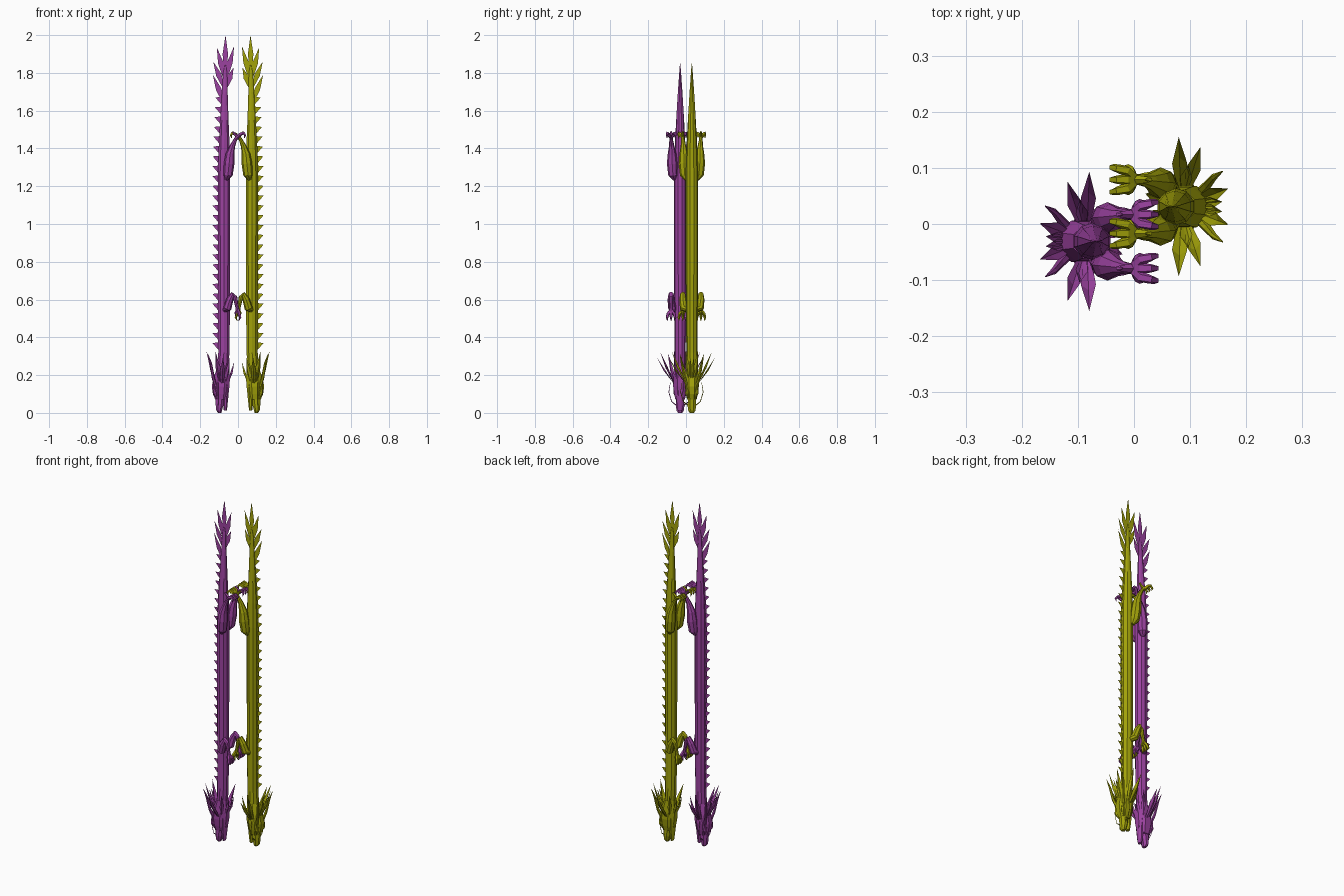
import bpy, bmesh, math
from mathutils import Vector, Matrix

YC = 0.031  # sideways offset of each dragon


def material(name, rgb):
    m = bpy.data.materials.new(name)
    m.diffuse_color = (*rgb, 1)
    return m


olive = material("olive_yellow", (0.36, 0.36, 0.003))
purple = material("purple", (0.33, 0.055, 0.35))


def finish(bm, name):
    """Make the part for the olive dragon and a half-turned copy for the purple one."""
    for prefix, mat, turn in (("olive_", olive, 0), ("purple_", purple, math.pi)):
        me = bpy.data.meshes.new(prefix + name)
        bm.to_mesh(me)
        me.transform(Matrix.Rotation(turn, 4, 'Z') @ Matrix.Translation((0, YC, 0)))
        me.materials.append(mat)
        bpy.context.collection.objects.link(bpy.data.objects.new(prefix + name, me))
    bm.free()


def skin(bm, rings):
    n = len(rings[0])
    for a, b in zip(rings, rings[1:]):
        for i in range(n):
            j = (i + 1) % n
            bm.faces.new((a[i], a[j], b[j], b[i]))
    bm.faces.new(rings[0][::-1])
    bm.faces.new(rings[-1])


def loft(bm, sections, n=10):
    """Horizontal elliptical rings: (z, centre x, radius x, radius y)."""
    rings = []
    for z, x, rx, ry in sections:
        angles = [2 * math.pi * (i + 0.5) / n for i in range(n)]
        rings.append([bm.verts.new((x + rx * math.cos(a), ry * math.sin(a), z)) for a in angles])
    skin(bm, rings)
    bmesh.ops.recalc_face_normals(bm, faces=bm.faces)


def tube(bm, points, radii, n=6):
    """Rings square to a path through the points."""
    pts = [Vector(p) for p in points]
    rings = []
    for k, p in enumerate(pts):
        t = (pts[min(k + 1, len(pts) - 1)] - pts[max(k - 1, 0)]).normalized()
        u = t.cross(Vector((0, 1, 0)))
        if u.length < 0.1:
            u = t.cross(Vector((1, 0, 0)))
        u.normalize()
        w = t.cross(u)
        angles = [2 * math.pi * i / n for i in range(n)]
        rings.append([bm.verts.new(p + radii[k] * (u * math.cos(a) + w * math.sin(a))) for a in angles])
    skin(bm, rings)
    bmesh.ops.recalc_face_normals(bm, faces=bm.faces)


def blade(bm, root, tip, side, width, fold=(0, 0, 0), wide_at=0.5):
    """Leaf-shaped blade made of two halves along a centre rib."""
    r, t, s = Vector(root), Vector(tip), Vector(side).normalized() * width / 2
    mid = r.lerp(t, wide_at)
    rv, tv, mv = bm.verts.new(r), bm.verts.new(t), bm.verts.new(mid + Vector(fold))
    for sign in (1, -1):
        e = bm.verts.new(mid + s * sign)
        b = bm.verts.new(r + s * sign * 0.45)
        bm.faces.new((rv, b, e, mv))
        bm.faces.new((mv, e, tv))


# Long body and tapering tail
bm = bmesh.new()
loft(bm, [(0.17, 0.082, 0.030, 0.032), (0.32, 0.075, 0.031, 0.029), (0.55, 0.074, 0.033, 0.032),
          (0.95, 0.074, 0.034, 0.033), (1.28, 0.074, 0.034, 0.033), (1.42, 0.073, 0.030, 0.028),
          (1.55, 0.072, 0.023, 0.021), (1.70, 0.070, 0.016, 0.012), (1.80, 0.068, 0.011, 0.005),
          (1.85, 0.067, 0.001, 0.001)])
finish(bm, "body")

# Flat spikes along the back
bm = bmesh.new()
count = 26
for i in range(count):
    z = 0.33 + i * 0.052
    edge = 0.106 if z < 1.3 else 0.106 - (z - 1.3) * 0.045
    pts = [(edge - 0.012, z - 0.008), (edge + 0.029, z + 0.040), (edge - 0.012, z + 0.044)]
    bm.faces.new([bm.verts.new((x, 0, h)) for x, h in pts])
finish(bm, "back_spikes")

# Flat tail fins
bm = bmesh.new()
fins = [(0.068, 1.80, 0.066, 2.0), (0.071, 1.77, 0.112, 1.935), (0.064, 1.77, 0.021, 1.94),
        (0.073, 1.72, 0.131, 1.86), (0.064, 1.72, 0.023, 1.83), (0.073, 1.64, 0.133, 1.79)]
for rx, rz, tx, tz in fins:
    blade(bm, (rx, 0, rz), (tx, 0, tz), (tz - rz, 0, rx - tx), 0.029)
finish(bm, "tail_fins")

# Skull, upper snout and lower jaw
bm = bmesh.new()
loft(bm, [(0.25, 0.078, 0.032, 0.032), (0.19, 0.085, 0.046, 0.038), (0.14, 0.092, 0.051, 0.040),
          (0.10, 0.092, 0.044, 0.034), (0.07, 0.090, 0.033, 0.027)], 8)
finish(bm, "skull")
bm = bmesh.new()
loft(bm, [(0.11, 0.098, 0.036, 0.028), (0.07, 0.096, 0.026, 0.023), (0.035, 0.098, 0.021, 0.024),
          (0.012, 0.100, 0.016, 0.021), (0.0, 0.097, 0.010, 0.012)], 8)
finish(bm, "upper_snout")
bm = bmesh.new()
loft(bm, [(0.15, 0.066, 0.022, 0.030), (0.09, 0.066, 0.017, 0.023), (0.04, 0.066, 0.011, 0.018),
          (0.012, 0.067, 0.009, 0.013)], 8)
finish(bm, "lower_jaw")

# Details that appear on both sides of the head
horns, whiskers, mane, brows = (bmesh.new() for _ in range(4))
for s in (1, -1):
    tube(horns, [(0.115, s * 0.022, 0.13), (0.132, s * 0.040, 0.19), (0.143, s * 0.053, 0.26),
                 (0.158, s * 0.063, 0.31)], [0.009, 0.008, 0.006, 0.001])
    tube(whiskers, [(0.105, s * 0.020, 0.04), (0.104, s * 0.045, 0.06), (0.104, s * 0.060, 0.11),
                    (0.104, s * 0.052, 0.16)], [0.003, 0.002, 0.002, 0.001], 4)
    tube(brows, [(0.112, s * 0.018, 0.075), (0.122, s * 0.026, 0.105), (0.128, s * 0.030, 0.145)],
         [0.004, 0.011, 0.002])
    # Mane blades: angle from outward, reach, tip height, width
    for deg, reach, top, width in ((21, 0.090, 0.33, 0.026), (72, 0.112, 0.325, 0.026),
                                   (92, 0.124, 0.295, 0.027), (7, 0.074, 0.29, 0.022),
                                   (80, 0.075, 0.26, 0.022), (125, 0.070, 0.30, 0.022),
                                   (160, 0.068, 0.27, 0.022)):
        a = math.radians(deg)
        d = Vector((math.cos(a), s * math.sin(a), 0))
        c = Vector((0.084, 0, 0))
        root, tip = c + d * 0.030 + Vector((0, 0, 0.15)), c + d * reach + Vector((0, 0, top))
        blade(mane, root, tip, (-d.y, d.x, 0), width, d * 0.010)
finish(horns, "horns")
finish(whiskers, "whiskers")
finish(mane, "mane")
finish(brows, "brows")

# Legs, feet and claws on both sides
hind, front, toes = (bmesh.new() for _ in range(3))
for s in (1, -1):
    y = s * 0.048
    tube(hind, [(0.062, s * 0.030, 1.235), (0.053, s * 0.038, 1.26), (0.047, s * 0.042, 1.32),
                (0.042, s * 0.043, 1.37), (0.029, s * 0.045, 1.415), (0.012, y, 1.45), (-0.001, y, 1.465)],
         [0.010, 0.025, 0.028, 0.023, 0.014, 0.009, 0.011], 8)
    tube(front, [(0.070, s * 0.024, 0.545), (0.056, s * 0.042, 0.555), (0.043, y, 0.60), (0.028, y, 0.628),
                 (0.016, y, 0.613), (0.006, y, 0.565), (0.0, y, 0.535)],
         [0.014, 0.022, 0.019, 0.014, 0.012, 0.009, 0.011], 8)
    for k in (-1, 0, 1):
        v = y + k * 0.016
        # Hind toes reach across and curl
        tube(toes, [(0.002, y, 1.460), (-0.014, v, 1.476), (-0.030, v + k * 0.004, 1.482),
                    (-0.039, v + k * 0.006, 1.470), (-0.034, v + k * 0.006, 1.454)],
             [0.010, 0.010, 0.008, 0.006, 0.001], 5)
        # Front toes hang down
        tube(toes, [(0.0, y, 0.545), (-0.006, v, 0.525), (-0.012, v + k * 0.005, 0.505),
                    (-0.004, v + k * 0.004, 0.487)], [0.009, 0.009, 0.007, 0.001], 5)
    # Rear toe of each foot
    tube(toes, [(0.0, y, 1.462), (0.016, y, 1.475), (0.028, y, 1.487), (0.020, y, 1.493)],
         [0.009, 0.007, 0.005, 0.001], 5)
    tube(toes, [(0.0, y, 0.545), (0.012, y, 0.530), (0.014, y, 0.508)], [0.008, 0.007, 0.001], 5)
finish(hind, "hind_legs")
finish(front, "front_legs")
finish(toes, "toes")
